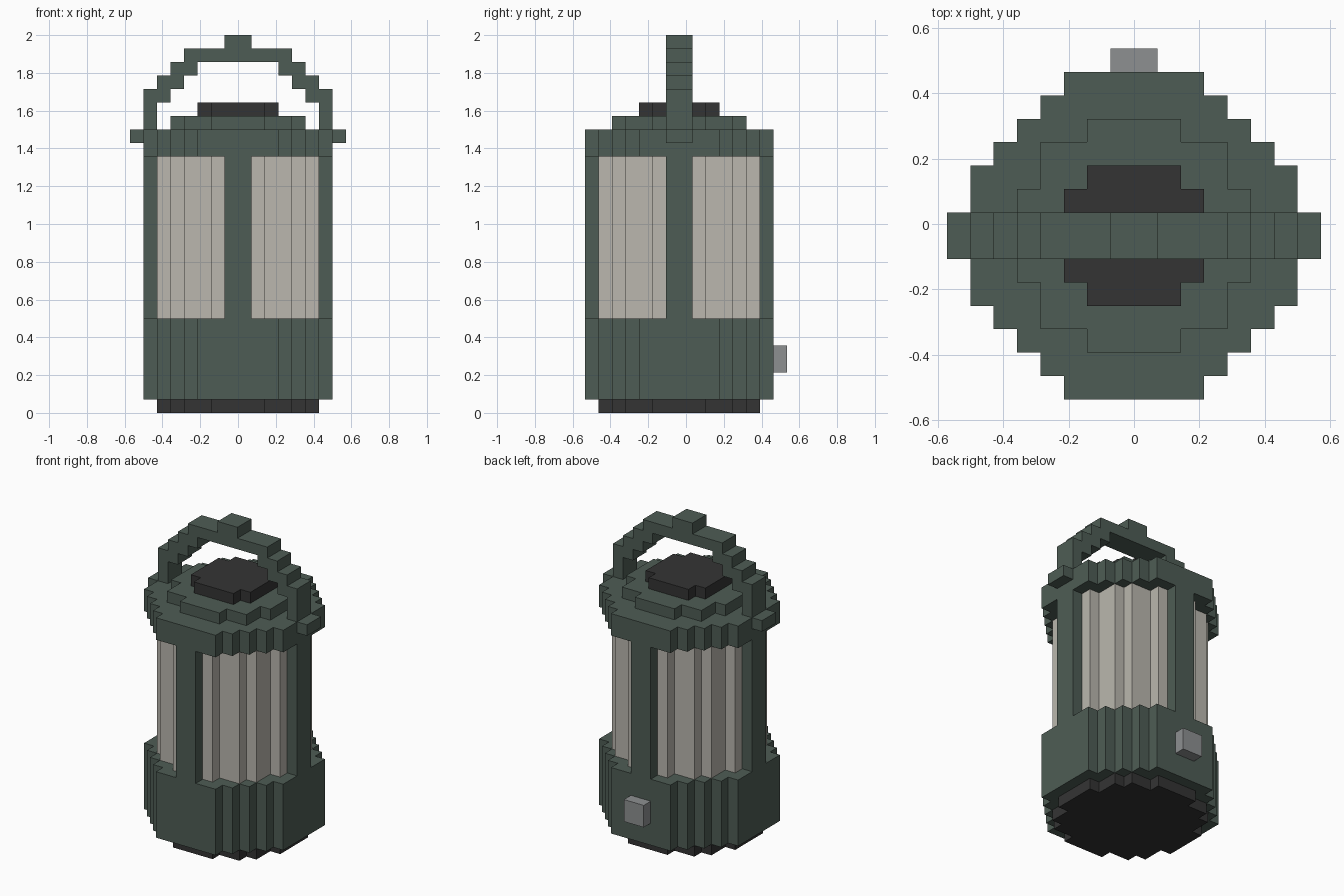
import bpy, bmesh, math
from mathutils import Vector

if "Cube" in bpy.data.objects:
    bpy.data.objects.remove(bpy.data.objects["Cube"])

U = 1 / 14      # edge of one block
CY = -U / 2     # lantern axis in y


def material(name, rgb):
    m = bpy.data.materials.new(name)
    m.use_nodes = True
    m.diffuse_color = (*rgb, 1)
    m.node_tree.nodes["Principled BSDF"].inputs["Base Color"].default_value = (*rgb, 1)
    return m


GREEN = material("dark green", (0.076, 0.108, 0.090))
BLACK = material("black", (0.034, 0.034, 0.034))
GLASS = material("frosted glass", (0.495, 0.475, 0.425))
GREY = material("grey", (0.27, 0.28, 0.285))


def prism(name, outline, push, mat):
    """Extrude a flat outline (in blocks) along the push vector."""
    bm = bmesh.new()
    face = bm.faces.new([bm.verts.new(p) for p in outline])
    top = bmesh.ops.extrude_face_region(bm, geom=[face], use_keep_orig=True)["geom"]
    moved = [g for g in top if isinstance(g, bmesh.types.BMVert)]
    bmesh.ops.translate(bm, verts=moved, vec=Vector(push))
    bmesh.ops.recalc_face_normals(bm, faces=bm.faces)
    mesh = bpy.data.meshes.new(name)
    bm.to_mesh(mesh)
    bm.free()
    mesh.materials.append(mat)
    obj = bpy.data.objects.new(name, mesh)
    obj.scale = (U, U, U)
    obj.location = (0, CY, 0)
    bpy.context.collection.objects.link(obj)
    return obj


def box(name, x, y, z, mat):
    outline = [(x[0], y[0], z[0]), (x[1], y[0], z[0]), (x[1], y[1], z[0]), (x[0], y[1], z[0])]
    return prism(name, outline, (0, 0, z[1] - z[0]), mat)


def disc(name, r, z0, z1, mat):
    """Stepped disc: columns whose block centres lie inside radius r."""
    quarter = []
    for i in range(r):
        h = round(math.sqrt(r * r - (i + 0.5) ** 2))
        for x in (i, i + 1):
            quarter.append((x, h))
    quarter.append((r, 0))
    # drop repeated and collinear points
    pts = []
    for q in quarter[1:]:
        if len(pts) > 0 and q == pts[-1]:
            continue
        if len(pts) > 1 and any(pts[-2][k] == pts[-1][k] == q[k] for k in (0, 1)):
            pts.pop()
        pts.append(q)
    pts = [p for p in pts if p[1] > 0]
    while len(pts) > 1 and pts[0][1] == pts[1][1]:
        pts.pop(0)
    right = pts + [(x, -y) for x, y in reversed(pts)]
    ring = right + [(-x, y) for x, y in reversed(right)]
    return prism(name, [(x, y, z0) for x, y in ring], (0, 0, z1 - z0), mat)


# Stacked round parts
disc("base_foot", 6, 0, 1, BLACK)
disc("lower_body", 7, 1, 7, GREEN)
disc("glass_cylinder", 6, 7, 19, GLASS)
disc("upper_rim", 7, 19, 21, GREEN)
disc("cap", 5, 21, 22, GREEN)
disc("top_vent", 3, 22, 23, BLACK)

# Four posts around the glass
for s, side in ((-1, "right"), (1, "left")):
    box(side + "_post", sorted((6 * s, 7 * s)), (-1, 1), (7, 19), GREEN)
    box(side + "_handle_peg", sorted((7 * s, 8 * s)), (-1, 1), (20, 21), GREEN)
for s, side in ((-1, "front"), (1, "back")):
    box(side + "_post", (-1, 1), sorted((6 * s, 7 * s)), (7, 19), GREEN)

# Stepped carrying handle: outer edge going up, inner edge coming down
outer = [(7, 21), (7, 24), (6, 24), (6, 25), (5, 25), (5, 26), (4, 26), (4, 27), (1, 27), (1, 28)]
inner = [(3, 26), (3, 25), (4, 25), (4, 24), (5, 24), (5, 23), (6, 23), (6, 21)]
arch = (outer + [(-x, z) for x, z in reversed(outer)]
        + [(-x, z) for x, z in reversed(inner)] + inner)
prism("handle", [(x, -1, z) for x, z in arch], (0, 2, 0), GREEN)

# Switch on the back
box("switch", (-1, 1), (7, 8), (3, 5), GREY)
